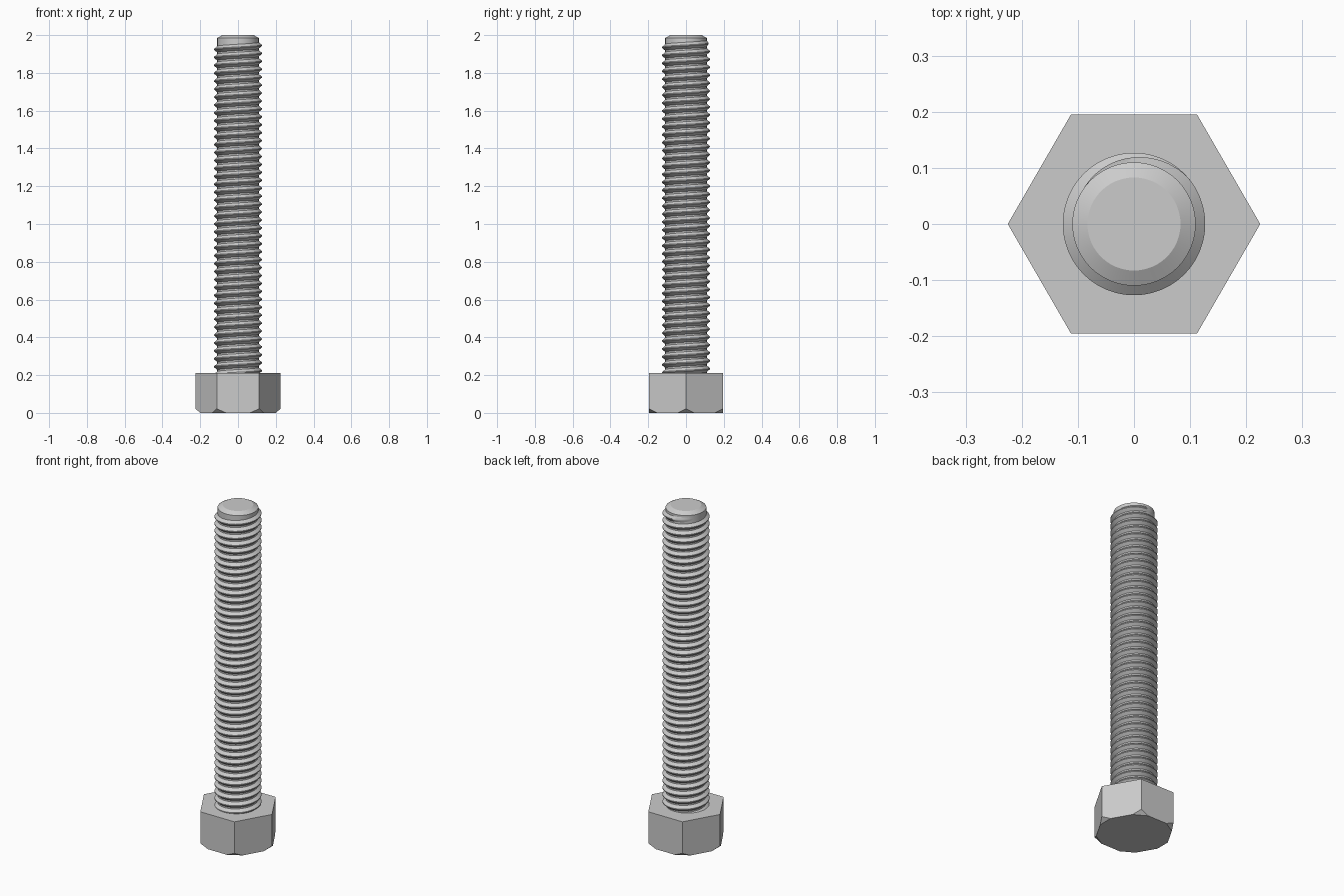
import bpy, bmesh
from math import cos, sin, pi, radians, floor
from mathutils import Vector

cube = bpy.data.objects.get("Cube")
if cube:
    bpy.data.objects.remove(cube)

HEAD_TOP = 0.21
CORE_R, CREST_R = 0.11, 0.127
PITCH = 0.042
STEPS = 48                      # segments per turn

steel = bpy.data.materials.new("grey_steel")
steel.use_nodes = True
steel.diffuse_color = (0.6, 0.6, 0.6, 1)
steel.node_tree.nodes["Principled BSDF"].inputs["Base Color"].default_value = (0.6, 0.6, 0.6, 1)


def add_object(name, bm, smooth_angle=None):
    bmesh.ops.recalc_face_normals(bm, faces=bm.faces)
    mesh = bpy.data.meshes.new(name)
    bm.to_mesh(mesh)
    bm.free()
    mesh.materials.append(steel)
    obj = bpy.data.objects.new(name, mesh)
    bpy.context.collection.objects.link(obj)
    if smooth_angle:
        bpy.ops.object.select_all(action='DESELECT')
        obj.select_set(True)
        bpy.context.view_layer.objects.active = obj
        bpy.ops.object.shade_smooth_by_angle(angle=radians(smooth_angle))
    return obj


def bridge_rings(bm, rings):
    for a, b in zip(rings, rings[1:]):
        n = len(a)
        for i in range(n):
            bm.faces.new((a[i], a[(i + 1) % n], b[(i + 1) % n], b[i]))
    bm.faces.new(rings[0])
    bm.faces.new(rings[-1])


# Hexagonal head with its bottom corners cut off
bm = bmesh.new()
rings = [[bm.verts.new((0.225 * cos(k * pi / 3), 0.225 * sin(k * pi / 3), z))
          for k in range(6)] for z in (0, HEAD_TOP)]
bridge_rings(bm, rings)
for k in range(6):
    out = Vector((cos(k * pi / 3), sin(k * pi / 3), 0))
    cut = bmesh.ops.bisect_plane(bm, geom=bm.verts[:] + bm.edges[:] + bm.faces[:],
                                 plane_co=out * 0.2, plane_no=out * 0.022 - Vector((0, 0, 0.025)),
                                 clear_outer=True)
    edges = [e for e in cut["geom_cut"] if isinstance(e, bmesh.types.BMEdge)]
    bmesh.ops.holes_fill(bm, edges=edges)
add_object("hex_head", bm)

# Shank core with a bevelled tip
bm = bmesh.new()
profile = [(CORE_R, HEAD_TOP - 0.02), (CORE_R, 1.985), (0.083, 2.0)]
rings = [[bm.verts.new((r * cos(2 * pi * i / STEPS), r * sin(2 * pi * i / STEPS), z))
          for i in range(STEPS)] for r, z in profile]
bridge_rings(bm, rings)
add_object("shank_core", bm, 25)

# Right-handed helical thread, fading out near the tip
bm = bmesh.new()
end_angle, end_z = radians(150), 1.963
count = floor((end_z - HEAD_TOP + 0.03) / PITCH * STEPS)
fade = STEPS * 0.3
sections = []
for i in range(count + 1):
    left = count - i
    a = end_angle - 2 * pi * left / STEPS
    z = end_z - PITCH * left / STEPS
    size = min(1, left / fade)
    crest = CORE_R - 0.001 + (CREST_R - CORE_R + 0.001) * size
    shape = [(CORE_R - 0.001, -0.42), (crest, -0.06), (crest, 0.06), (CORE_R - 0.001, 0.42)]
    sections.append([bm.verts.new((r * cos(a), r * sin(a), z + h * PITCH)) for r, h in shape])
bridge_rings(bm, sections)
add_object("thread", bm, 30)
